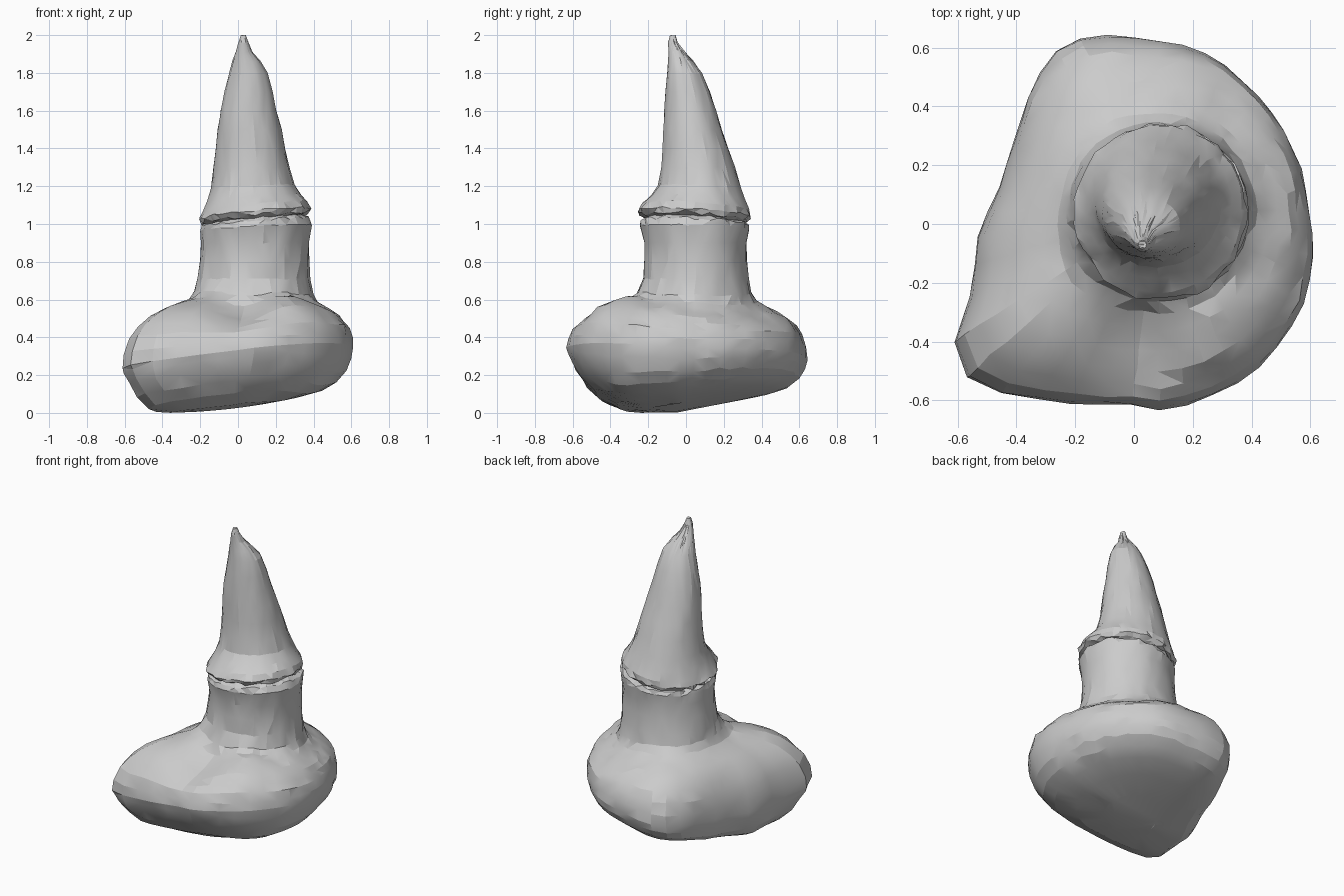
import bpy, bmesh, math, random
from mathutils import Vector

if "Cube" in bpy.data.objects:
    bpy.data.objects.remove(bpy.data.objects["Cube"])

random.seed(4)
N = 44
ANGLES = [2 * math.pi * i / N for i in range(N)]

# Widest outline of the lumpy base, seen from above
OUTLINE = [(-.617, -.42), (-.6, -.49), (-.53, -.56), (-.4, -.585), (-.2, -.615),
           (0, -.615), (.12, -.642), (.25, -.59), (.4, -.52), (.52, -.38),
           (.59, -.25), (.614, -.08), (.575, .18), (.5, .34), (.43, .43),
           (.3, .55), (.2, .605), (0, .635), (-.1, .645), (-.22, .625),
           (-.3, .56), (-.36, .43), (-.42, .25), (-.46, .12), (-.53, -.02),
           (-.55, -.22)]


def outline_point(center, a):
    """Where a ray from the centre crosses the outline."""
    c = Vector(center)
    d = Vector((math.cos(a), math.sin(a)))
    for i, p in enumerate(OUTLINE):
        p, q = Vector(p), Vector(OUTLINE[(i + 1) % len(OUTLINE)])
        e, w = q - p, p - c
        den = d.x * e.y - d.y * e.x
        if abs(den) < 1e-9:
            continue
        t = (w.x * e.y - w.y * e.x) / den
        s = (w.x * d.y - w.y * d.x) / den
        if t > 0 and -1e-6 <= s <= 1 + 1e-6:
            return c + d * t
    return c


def oval(x0, x1, y0, y1, z, tilt=0, rough=.004):
    """Slightly rough oval ring that can lean with the collar."""
    ring = []
    for a in ANGLES:
        k = 1 + random.uniform(-rough, rough) * 4
        x = (x0 + x1) / 2 + (x1 - x0) / 2 * math.cos(a) * k
        y = (y0 + y1) / 2 + (y1 - y0) / 2 * math.sin(a) * k
        dz = tilt * (.1 * (x - .09) - .06 * (y - .04))
        ring.append((x, y, z + dz + random.uniform(-rough, rough)))
    return ring


def loft(name, rings):
    bm = bmesh.new()
    vs = [[bm.verts.new(p) for p in r] for r in rings]
    for r, s in zip(vs, vs[1:]):
        for i in range(N):
            j = (i + 1) % N
            bm.faces.new((r[i], r[j], s[j], s[i]))
    bm.faces.new(vs[0][::-1])
    bm.faces.new(vs[-1])
    bmesh.ops.triangulate(bm, faces=bm.faces[:])
    bmesh.ops.recalc_face_normals(bm, faces=bm.faces[:])
    me = bpy.data.meshes.new(name)
    bm.to_mesh(me)
    bm.free()
    ob = bpy.data.objects.new(name, me)
    bpy.context.collection.objects.link(ob)
    bpy.context.view_layer.objects.active = ob
    ob.select_set(True)
    bpy.ops.object.shade_smooth_by_angle(angle=math.radians(16))
    ob.select_set(False)
    return ob


def bump(a, deg, width):
    d = (math.degrees(a) - deg + 180) % 360 - 180
    return math.exp(-(d / width) ** 2)


def floor_z(x, y):
    """Tilted underside that curls up at the front and left."""
    return (.15 * (x + .42) ** 2 + .18 * max(0, y + .05)
            + 1.5 * max(0, -.25 - y) ** 2 + 3.5 * max(0, -.42 - x) ** 2)


# Base: underside rings, widest ring, then shoulders closing on the neck
NECK = (.085, .045)
edge = [outline_point(NECK, a) for a in ANGLES]
mid = [.265 + .12 * p.x + .11 * max(0, -p.y) + .04 * max(0, p.y) for p in edge]
rings = []
for f, h in ((.3, 0), (.55, 0), (.75, .02), (.86, .12), (.94, .35), (.985, .68)):
    ring = []
    for p, m in zip(edge, mid):
        r = random.uniform(-.005, .005) * (f > .8)
        x = -.05 + (p.x + .05) * f + r
        y = -.05 + (p.y + .05) * f + r
        b = min(floor_z(x, y), m - .02)
        ring.append((x, y, max(0, b + (m - b) * h + r)))
    rings.append(ring)
rings.append([(p.x, p.y, m) for p, m in zip(edge, mid)])
for f, h in ((.985, .2), (.92, .42), (.81, .59), (.67, .73), (.5, .84),
             (.32, .92), (.16, 1.0), (.06, 1.12)):
    ring = []
    for a, p, m in zip(ANGLES, edge, mid):
        nx = NECK[0] + .298 * math.cos(a)
        ny = NECK[1] + .285 * math.sin(a)
        w = 4 * f * (1 - f)
        z = m + (.6 - m) * h
        # crease between the front lobes, raised right lobe, low back corner
        z += w * (.04 * bump(a, 295, 20) - .065 * bump(a, 262, 16)
                  + .025 * bump(a, 225, 16) - .05 * bump(a, 40, 50))
        r, q = random.uniform(-.005, .005), random.uniform(-.005, .005)
        ring.append((nx + (p.x - nx) * f + r, ny + (p.y - ny) * f + q, z + r))
    rings.append(ring)

# Neck with a ragged lip
rings += [oval(-.215, .38, -.23, .335, .71),
          oval(-.2, .375, -.22, .326, .81),
          oval(-.194, .378, -.22, .323, .9),
          oval(-.196, .39, -.245, .336, .98, .5),
          oval(-.185, .38, -.235, .33, 1.01, .7, .01),
          oval(-.14, .33, -.19, .28, 1.025, 1, .008)]
loft("base_and_neck", rings)

# Leaning pointed top with a ragged rim
loft("pointed_top", [
    oval(-.14, .33, -.19, .28, 1.015, 1, .006),
    oval(-.185, .37, -.24, .325, 1.03, 1, .011),
    oval(-.2, .386, -.258, .341, 1.055, 1, .008),
    oval(-.187, .37, -.235, .335, 1.09, 1),
    oval(-.163, .333, -.185, .313, 1.14, .7),
    oval(-.142, .3, -.148, .29, 1.2, .4),
    oval(-.128, .272, -.13, .258, 1.3),
    oval(-.117, .25, -.124, .226, 1.4),
    oval(-.107, .23, -.12, .19, 1.5),
    oval(-.092, .203, -.115, .16, 1.6),
    oval(-.07, .184, -.108, .127, 1.7),
    oval(-.046, .157, -.1, .085, 1.8),
    oval(-.03, .118, -.095, .04, 1.86),
    oval(-.012, .075, -.092, -.005, 1.91),
    oval(.003, .055, -.095, -.043, 1.96),
    oval(.015, .042, -.085, -.055, 1.998, 0, .002)])
